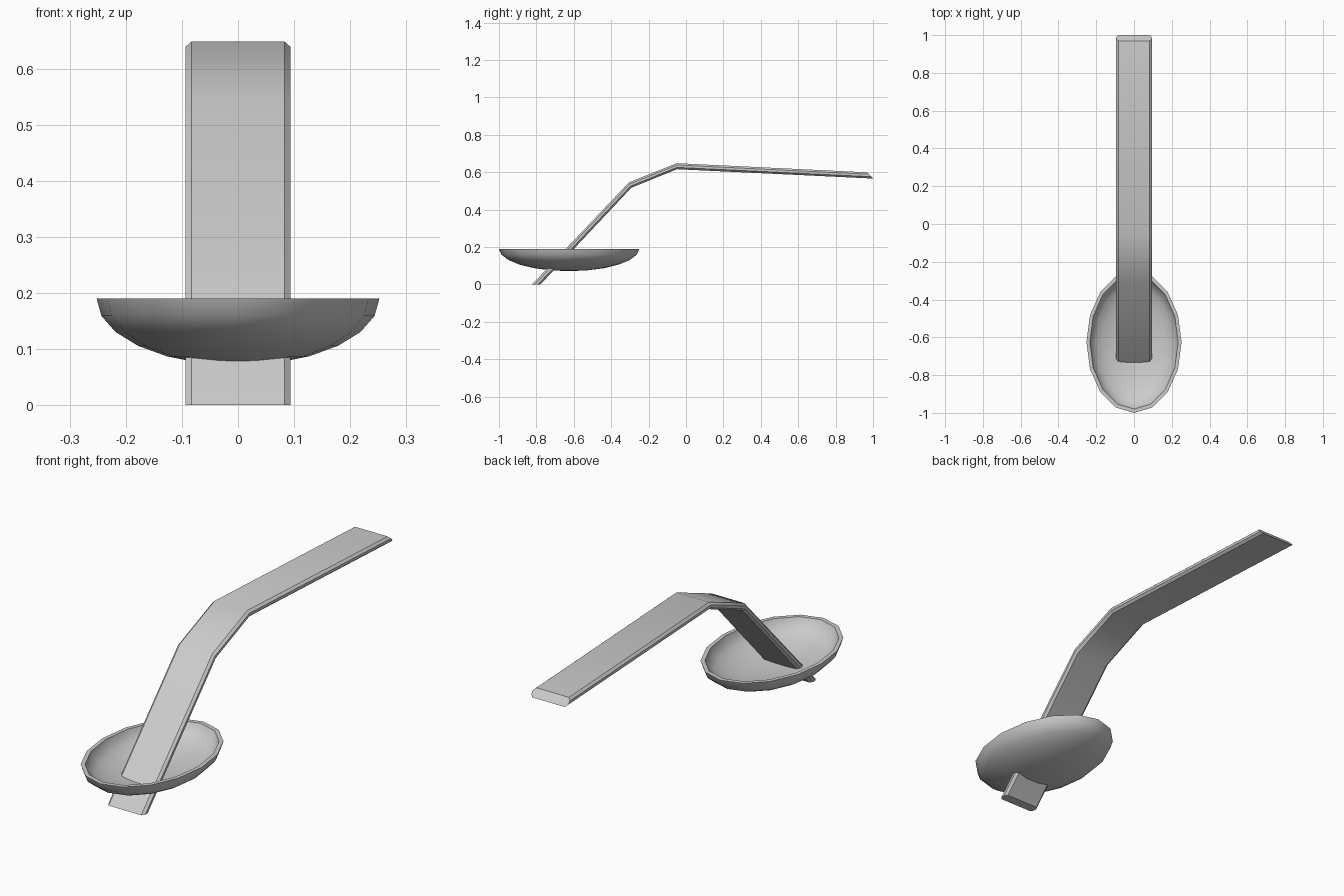
import bpy, bmesh
from math import sin, cos, pi, radians

cube = bpy.data.objects.get("Cube")
if cube:
    bpy.data.objects.remove(cube, do_unlink=True)

metal = bpy.data.materials.new("grey metal")
metal.use_nodes = True
grey = (0.6, 0.6, 0.6, 1)
metal.diffuse_color = grey
metal.node_tree.nodes["Principled BSDF"].inputs["Base Color"].default_value = grey


def finish(bm, name):
    """Turn a bmesh into a shaded object."""
    bmesh.ops.recalc_face_normals(bm, faces=bm.faces)
    mesh = bpy.data.meshes.new(name)
    bm.to_mesh(mesh)
    bm.free()
    obj = bpy.data.objects.new(name, mesh)
    bpy.context.collection.objects.link(obj)
    mesh.materials.append(metal)
    bpy.ops.object.select_all(action='DESELECT')
    obj.select_set(True)
    bpy.context.view_layer.objects.active = obj
    bpy.ops.object.shade_smooth_by_angle(angle=radians(35))
    return obj


def bridge(bm, a, b):
    """Join two closed loops with quads."""
    n = len(a)
    for i in range(n):
        bm.faces.new((a[i], a[(i + 1) % n], b[(i + 1) % n], b[i]))


# Bowl: half ellipsoid shell with a flat rim
SEGMENTS, RINGS = 16, 6
CENTRE_Y, RIM_Z = -0.625, 0.19


def half_shell(bm, rx, ry, depth):
    loops = []
    for r in range(RINGS):
        t = r / RINGS * pi / 2
        loops.append([bm.verts.new((rx * cos(t) * sin(2 * pi * i / SEGMENTS),
                                    CENTRE_Y + ry * cos(t) * cos(2 * pi * i / SEGMENTS),
                                    RIM_Z - depth * sin(t))) for i in range(SEGMENTS)])
    for a, b in zip(loops, loops[1:]):
        bridge(bm, a, b)
    pole = bm.verts.new((0, CENTRE_Y, RIM_Z - depth))
    last = loops[-1]
    for i in range(SEGMENTS):
        bm.faces.new((last[i], last[(i + 1) % SEGMENTS], pole))
    return loops[0]


bm = bmesh.new()
outer = half_shell(bm, 0.252, 0.375, 0.119)
inner = half_shell(bm, 0.234, 0.355, 0.102)
bridge(bm, outer, inner)
finish(bm, "bowl")

# Handle: flat chamfered bar bent along a path of (upper, lower) edge points
STATIONS = [((-0.823, 0), (-0.778, 0)),
            ((-0.305, 0.546), (-0.292, 0.517)),
            ((-0.05, 0.648), (-0.048, 0.616)),
            ((0.97, 0.599), (1.0, 0.566))]
HALF, CHAMFER = 0.094, 0.011
SECTION = [(HALF - CHAMFER, 0), (HALF, 0.3), (HALF, 0.7), (HALF - CHAMFER, 1)]
SECTION += [(-x, t) for x, t in reversed(SECTION)]

bm = bmesh.new()
loops = [[bm.verts.new((x, up[0] + (lo[0] - up[0]) * t, up[1] + (lo[1] - up[1]) * t))
          for x, t in SECTION] for up, lo in STATIONS]
for a, b in zip(loops, loops[1:]):
    bridge(bm, a, b)
bm.faces.new(loops[0])
bm.faces.new(loops[-1])
finish(bm, "handle")
